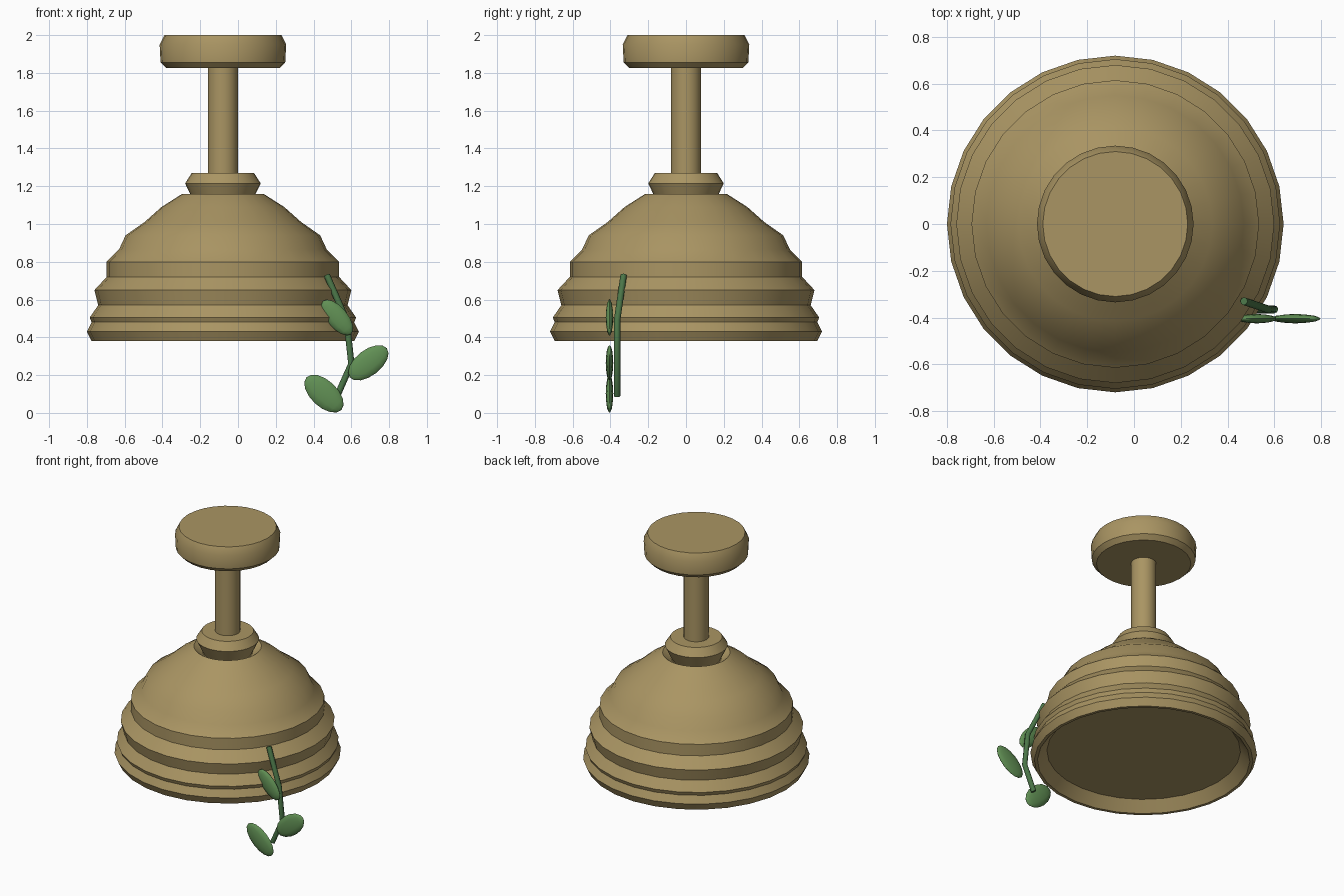
import bpy, bmesh, math
from mathutils import Vector

if "Cube" in bpy.data.objects:
    bpy.data.objects.remove(bpy.data.objects["Cube"], do_unlink=True)

AXIS_X = -0.08
SIDES = 28


def material(name, rgb):
    m = bpy.data.materials.new(name)
    m.use_nodes = True
    colour = (*rgb, 1)
    m.diffuse_color = colour
    m.node_tree.nodes["Principled BSDF"].inputs["Base Color"].default_value = colour
    return m


brass = material("aged brass", (0.40, 0.30, 0.125))
leaf_green = material("leaf green", (0.12, 0.28, 0.09))
stem_green = material("stem green", (0.07, 0.18, 0.065))


def finish(name, bm, mat, angle=32):
    bmesh.ops.recalc_face_normals(bm, faces=bm.faces)
    mesh = bpy.data.meshes.new(name)
    bm.to_mesh(mesh)
    bm.free()
    mesh.materials.append(mat)
    ob = bpy.data.objects.new(name, mesh)
    bpy.context.collection.objects.link(ob)
    bpy.ops.object.select_all(action="DESELECT")
    ob.select_set(True)
    bpy.context.view_layer.objects.active = ob
    bpy.ops.object.shade_smooth_by_angle(angle=math.radians(angle))
    return ob


def skin(bm, rings):
    """Bridge successive vertex rings and cap both ends."""
    n = len(rings[0])
    for a, b in zip(rings, rings[1:]):
        for i in range(n):
            j = (i + 1) % n
            bm.faces.new((a[i], a[j], b[j], b[i]))
    bm.faces.new(rings[0])
    bm.faces.new(rings[-1])


def turned(name, profile):
    """Lathe a (radius, height) profile about the lamp axis."""
    bm = bmesh.new()
    turns = [2 * math.pi * i / SIDES for i in range(SIDES)]
    skin(bm, [[bm.verts.new((AXIS_X + r * math.cos(t), r * math.sin(t), z))
               for t in turns] for r, z in profile])
    return finish(name, bm, brass)


# Ribbed bell shade with a recessed underside and a sunken top
turned("bell_shade", [
    (0.615, 0.45), (0.675, 0.38), (0.695, 0.38), (0.72, 0.43), (0.695, 0.48),
    (0.705, 0.505), (0.66, 0.57), (0.68, 0.65), (0.615, 0.72), (0.615, 0.80),
    (0.55, 0.865), (0.515, 0.94), (0.415, 1.01), (0.325, 1.09), (0.215, 1.16),
    (0.16, 1.12)])

# Collar, pole and ceiling mount
turned("collar", [(0.15, 1.11), (0.2, 1.215), (0.165, 1.27)])
turned("pole", [(0.08, 1.2), (0.08, 1.84)])
turned("ceiling_mount", [(0.30, 1.825), (0.33, 1.855), (0.335, 1.95), (0.31, 2.0)])

# Hanging vine stem
path = [Vector(p) for p in ((0.47, -0.33, 0.73), (0.575, -0.365, 0.49),
                            (0.6, -0.365, 0.26), (0.525, -0.365, 0.09))]
bm = bmesh.new()
rings = []
for i, p in enumerate(path):
    way = (path[min(i + 1, len(path) - 1)] - path[max(i - 1, 0)]).normalized()
    u = way.cross(Vector((0, 1, 0))).normalized()
    v = way.cross(u)
    rings.append([bm.verts.new(p + 0.017 * (u * math.cos(t) + v * math.sin(t)))
                  for t in (k * math.pi / 4 for k in range(8))])
skin(bm, rings)
finish("vine_stem", bm, stem_green, 50)


# Flattened leaves, each lying in a plane facing the front
def leaf(name, x, z, tilt, length, width):
    bm = bmesh.new()
    bmesh.ops.create_uvsphere(bm, u_segments=12, v_segments=8, radius=1)
    c, s = math.cos(math.radians(tilt)), math.sin(math.radians(tilt))
    for v in bm.verts:
        along, across = v.co.z * length, v.co.x * width
        v.co = (x + along * c - across * s, -0.405 + v.co.y * 0.02,
                z + along * s + across * c)
    finish(name, bm, leaf_green, 40)


leaf("upper_leaf", 0.525, 0.505, -50, 0.115, 0.055)
leaf("middle_leaf", 0.69, 0.265, 38, 0.125, 0.068)
leaf("lower_leaf", 0.455, 0.102, -43, 0.127, 0.07)
